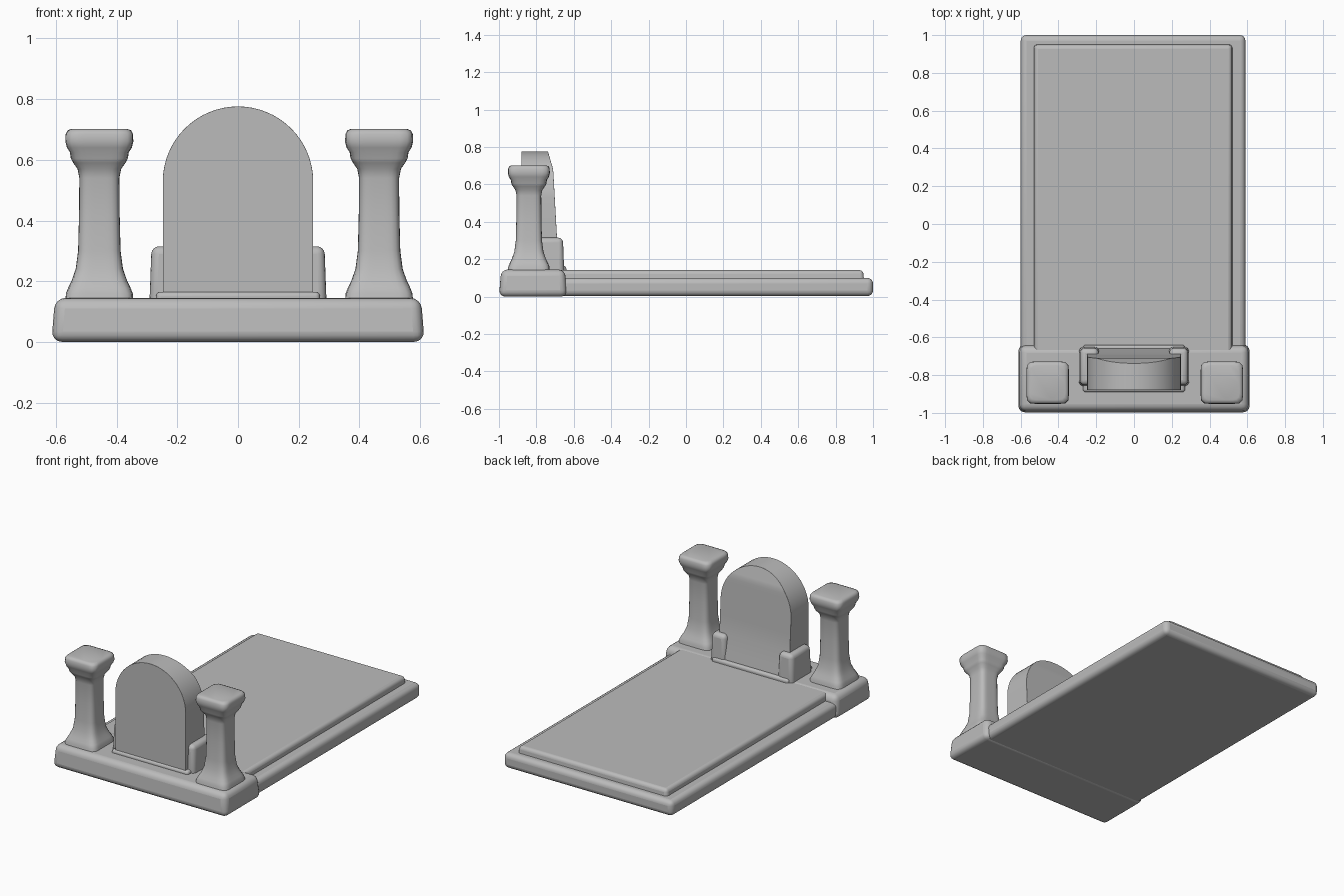
import bpy, bmesh, math

if "Cube" in bpy.data.objects:
    bpy.data.objects.remove(bpy.data.objects["Cube"], do_unlink=True)

stone = bpy.data.materials.new("grey stone")
stone.use_nodes = True
COLOUR = (0.5, 0.5, 0.5, 1)
stone.diffuse_color = COLOUR
stone.node_tree.nodes["Principled BSDF"].inputs["Base Color"].default_value = COLOUR


def finish(name, bm, bevel=0.0, segments=4):
    bmesh.ops.recalc_face_normals(bm, faces=bm.faces)
    mesh = bpy.data.meshes.new(name)
    bm.to_mesh(mesh)
    bm.free()
    obj = bpy.data.objects.new(name, mesh)
    bpy.context.collection.objects.link(obj)
    mesh.materials.append(stone)
    if bevel:
        mod = obj.modifiers.new("rounded edges", "BEVEL")
        mod.width, mod.segments = bevel, segments
        mod.limit_method, mod.angle_limit = "ANGLE", math.radians(35)
    bpy.context.view_layer.objects.active = obj
    bpy.ops.object.select_all(action="DESELECT")
    obj.select_set(True)
    bpy.ops.object.shade_smooth_by_angle(angle=math.radians(50))
    return obj


def block(name, x, y, z, bevel, taper=0.0):
    """Rounded box between two limits on each axis, its top drawn in by taper."""
    bm = bmesh.new()
    bmesh.ops.create_cube(bm, size=1)
    for v in bm.verts:
        top = v.co.z > 0
        for axis, (low, high) in enumerate((x, y, z)):
            side = 1 if v.co[axis] > 0 else -1
            v.co[axis] = high if side > 0 else low
            if top and axis < 2:
                v.co[axis] -= side * taper
    finish(name, bm, bevel)


def pillar(name, cx, cy, sections, count=40):
    """Loft of rounded squares: height, half width, squareness."""
    bm = bmesh.new()
    rings = []
    for z, half, power in sections:
        ring = []
        for i in range(count):
            a = math.tau * (i + 0.5) / count
            c, s = math.cos(a), math.sin(a)
            r = half / (abs(c) ** power + abs(s) ** power) ** (1 / power)
            ring.append(bm.verts.new((cx + r * c, cy + r * s, z)))
        rings.append(ring)
    for low, high in zip(rings, rings[1:]):
        for i in range(count):
            j = (i + 1) % count
            bm.faces.new((low[i], low[j], high[j], high[i]))
    bm.faces.new(rings[0])
    bm.faces.new(rings[-1])
    finish(name, bm)


def back_depth(z):
    """Rear face of the headstone, spreading toward its foot."""
    points = [(0.1, -0.65), (0.2, -0.665), (0.32, -0.69), (0.5, -0.70), (0.68, -0.71), (0.8, -0.745)]
    for (z0, y0), (z1, y1) in zip(points, points[1:]):
        if z <= z1:
            return y0 + (y1 - y0) * (z - z0) / (z1 - z0)
    return points[-1][1]


def headstone():
    radius, spring, steps = 0.248, 0.528, 32
    outline = [(radius, z) for z in (0.1, 0.2, 0.32, 0.42)]
    for i in range(steps + 1):
        a = math.pi * i / steps
        outline.append((radius * math.cos(a), spring + radius * math.sin(a)))
    outline += [(-radius, z) for z in (0.42, 0.32, 0.2, 0.1)]
    bm = bmesh.new()
    front = [bm.verts.new((x, -0.88, z)) for x, z in outline]
    back = [bm.verts.new((x, back_depth(z), z)) for x, z in outline]
    n = len(outline)
    bm.faces.new(front)
    # Strips across the back follow its curve
    for i in range(n // 2):
        j, k = n - 1 - i, n - 2 - i
        if i + 1 < k:
            bm.faces.new((back[i], back[i + 1], back[k], back[j]))
        elif i + 1 == k:
            bm.faces.new((back[i], back[k], back[j]))
    for i in range(n):
        j = (i + 1) % n
        bm.faces.new((front[i], front[j], back[j], back[i]))
    finish("headstone", bm, 0.028)


# Ground slab, raised cover and front plinth
block("ground_slab", (-0.6, 0.59), (-0.9, 1.0), (0.003, 0.1), 0.03)
block("cover_slab", (-0.535, 0.525), (-0.75, 0.955), (0.05, 0.142), 0.02, 0.008)
block("front_plinth", (-0.615, 0.615), (-1.0, -0.635), (0, 0.145), 0.035, 0.012)

# Headstone with its side buttresses and foot
headstone()
for side, label in ((1, "left"), (-1, "right")):
    inner, outer = side * 0.18, side * 0.293
    block(label + "_buttress", (min(inner, outer), max(inner, outer)),
          (-0.86, -0.65), (0.1, 0.315), 0.025, 0.008)
block("headstone_foot", (-0.27, 0.27), (-0.89, -0.64), (0.1, 0.165), 0.015)

# Pillars with a flared base and moulded cap
SECTIONS = [(0.1, 0.115, 8), (0.16, 0.11, 8), (0.18, 0.102, 7), (0.2, 0.092, 6),
            (0.24, 0.078, 5), (0.3, 0.07, 5), (0.42, 0.067, 5), (0.54, 0.066, 5),
            (0.57, 0.072, 5), (0.59, 0.086, 6), (0.605, 0.094, 7), (0.625, 0.097, 8),
            (0.64, 0.107, 8), (0.66, 0.112, 9), (0.685, 0.111, 9), (0.697, 0.105, 8),
            (0.702, 0.092, 7)]
pillar("left_pillar", 0.465, -0.84, SECTIONS)
pillar("right_pillar", -0.457, -0.84, SECTIONS)
